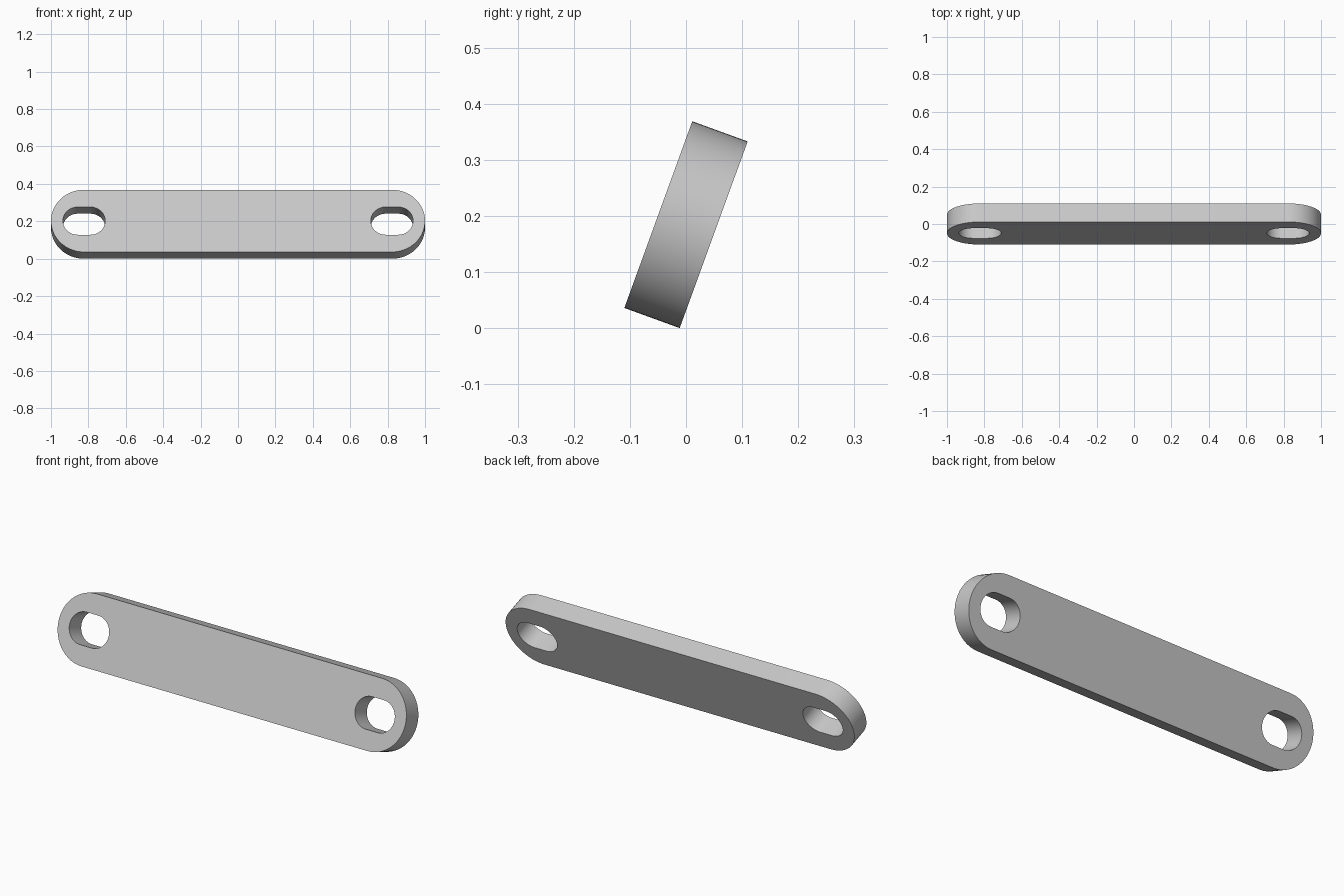
import bpy
import bmesh
from math import cos, sin, pi, radians
from mathutils import Vector

cube = bpy.data.objects.get("Cube")
if cube:
    bpy.data.objects.remove(cube, do_unlink=True)

END_X = 0.823        # centre of each rounded end and slot
BAR_RADIUS = 0.177
SLOT_RADIUS = 0.079
SLOT_HALF = 0.034    # half the straight part of a slot
THICKNESS = 0.105
LEAN = radians(20)
STEPS = 32


def stadium(bm, centre_x, half, radius):
    """Closed outline with two straight sides and two round ends."""
    verts = []
    for side, start in ((1, -pi / 2), (-1, pi / 2)):
        for i in range(STEPS + 1):
            a = start + pi * i / STEPS
            verts.append(bm.verts.new((centre_x + side * half + radius * cos(a),
                                       radius * sin(a), -THICKNESS / 2)))
    return [bm.edges.new((v, verts[i - 1])) for i, v in enumerate(verts)]


# Flat bar outline with a slot at each end
bm = bmesh.new()
edges = stadium(bm, 0, END_X, BAR_RADIUS)
for side in (-1, 1):
    edges += stadium(bm, side * END_X, SLOT_HALF, SLOT_RADIUS)
bmesh.ops.triangle_fill(bm, edges=edges, use_beauty=True, normal=Vector((0, 0, 1)))

# Thicken the outline into the bar
solid = bmesh.ops.extrude_face_region(bm, geom=bm.faces[:])
top = [g for g in solid["geom"] if isinstance(g, bmesh.types.BMVert)]
bmesh.ops.translate(bm, verts=top, vec=(0, 0, THICKNESS))
bmesh.ops.recalc_face_normals(bm, faces=bm.faces[:])

mesh = bpy.data.meshes.new("slotted_bar")
bm.to_mesh(mesh)
bm.free()

# Plain grey
grey = bpy.data.materials.new("light_grey")
grey.use_nodes = True
colour = (0.58, 0.58, 0.58, 1)
grey.diffuse_color = colour
grey.node_tree.nodes["Principled BSDF"].inputs["Base Color"].default_value = colour
mesh.materials.append(grey)

# Stand the bar up, leaning back, with its lower edge on the ground
bar = bpy.data.objects.new("slotted_bar", mesh)
bpy.context.collection.objects.link(bar)
bar.rotation_euler.x = pi / 2 - LEAN
bar.location.z = BAR_RADIUS * cos(LEAN) + THICKNESS / 2 * sin(LEAN)

bpy.ops.object.select_all(action="DESELECT")
bar.select_set(True)
bpy.context.view_layer.objects.active = bar
bpy.ops.object.shade_smooth_by_angle(angle=radians(30))
